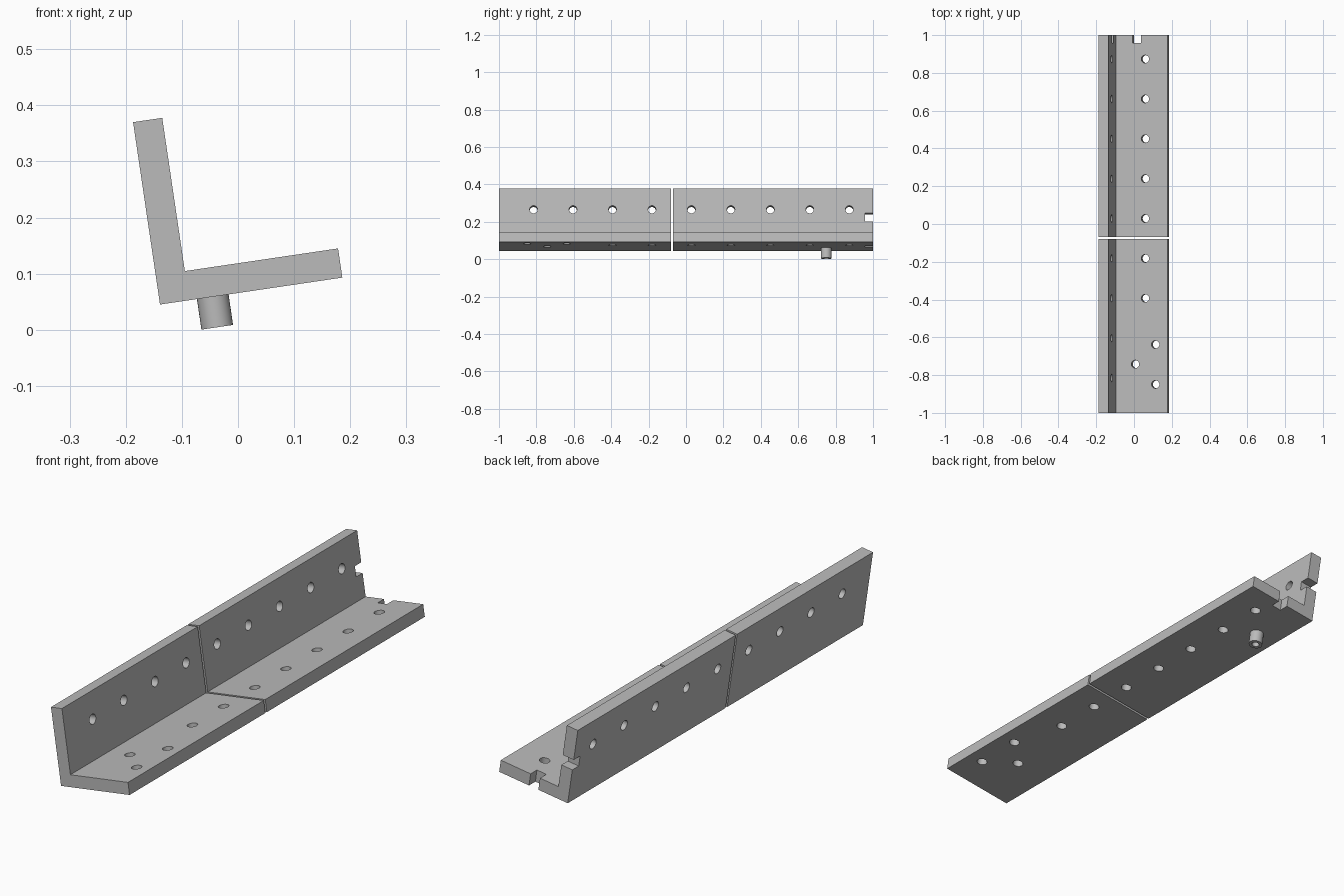
import bpy, bmesh, math
from mathutils import Matrix

cube = bpy.data.objects.get("Cube")
if cube:
    bpy.data.objects.remove(cube, do_unlink=True)

# Local frame: x along the flat leg, z along the upright leg, tilted about y
PLACE = Matrix.Translation((-0.139, 0, 0.045)) @ Matrix.Rotation(math.radians(-8.4), 4, 'Y')
LEG, THICK, HOLE_R, PITCH = 0.3285, 0.0525, 0.021, 0.211

steel = bpy.data.materials.new("plain grey steel")
steel.use_nodes = True
grey = (0.5, 0.5, 0.5, 1)
steel.diffuse_color = grey
steel.node_tree.nodes["Principled BSDF"].inputs["Base Color"].default_value = grey


def make_object(name, bm):
    bmesh.ops.recalc_face_normals(bm, faces=bm.faces)
    mesh = bpy.data.meshes.new(name)
    bm.to_mesh(mesh)
    bm.free()
    mesh.materials.append(steel)
    obj = bpy.data.objects.new(name, mesh)
    obj.matrix_world = PLACE
    bpy.context.collection.objects.link(obj)
    return obj


def add_cylinder(bm, centre, radius, depth, along_x=False):
    turn = Matrix.Rotation(math.pi / 2, 4, 'Y') if along_x else Matrix()
    bmesh.ops.create_cone(bm, cap_ends=True, segments=32, radius1=radius, radius2=radius,
                          depth=depth, matrix=Matrix.Translation(centre) @ turn)


def add_box(bm, centre, size):
    bmesh.ops.create_cube(bm, size=1, matrix=Matrix.Translation(centre) @ Matrix.Diagonal((*size, 1)))


def cut_and_smooth(obj, cutter):
    bpy.ops.object.select_all(action='DESELECT')
    obj.select_set(True)
    bpy.context.view_layer.objects.active = obj
    mod = obj.modifiers.new("holes", 'BOOLEAN')
    mod.solver = 'EXACT'
    mod.object = cutter
    bpy.ops.object.modifier_apply(modifier=mod.name)
    bpy.ops.object.shade_smooth_by_angle(angle=math.radians(30))


def angle_bar(name, y0, y1):
    # L-shaped profile extruded along y
    bm = bmesh.new()
    outline = [(0, 0), (LEG, 0), (LEG, THICK), (THICK, THICK), (THICK, LEG), (0, LEG)]
    face = bm.faces.new([bm.verts.new((x, y0, z)) for x, z in outline])
    grown = bmesh.ops.extrude_face_region(bm, geom=[face])
    bmesh.ops.translate(bm, vec=(0, y1 - y0, 0),
                        verts=[v for v in grown["geom"] if isinstance(v, bmesh.types.BMVert)])
    return make_object(name, bm)


# Cutter for all bolt holes and the two end notches
mid = THICK / 2
bm = bmesh.new()
for i in range(9):
    y = 0.873 - PITCH * i
    add_cylinder(bm, (mid, y, 0.2156), HOLE_R, 0.1, along_x=True)
    if i < 7:
        add_cylinder(bm, (0.208, y, mid), HOLE_R, 0.1)
for x, y in [(0.263, -0.638), (0.263, -0.849), (0.155, -0.742)]:
    add_cylinder(bm, (x, y, mid), HOLE_R, 0.1)
add_box(bm, (0.163, 1.0, mid), (0.045, 0.086, 0.1))
add_box(bm, (mid, 1.0, 0.173), (0.1, 0.086, 0.045))
bar_cutter = make_object("bar_cutter", bm)

# Two lengths of bar with a thin gap between them
for bar in (angle_bar("front_bar", -1, -0.08), angle_bar("back_bar", -0.07, 1)):
    cut_and_smooth(bar, bar_cutter)

# Hollow pin under the flat leg
bm = bmesh.new()
add_cylinder(bm, (0.095, 0.75, -0.0275), 0.0285, 0.055)
pin = make_object("bottom_pin", bm)
bm = bmesh.new()
add_cylinder(bm, (0.095, 0.75, -0.05), 0.015, 0.08)
pin_cutter = make_object("pin_cutter", bm)
cut_and_smooth(pin, pin_cutter)

# Helpers are finished with
for helper in (bar_cutter, pin_cutter):
    bpy.data.objects.remove(helper, do_unlink=True)
